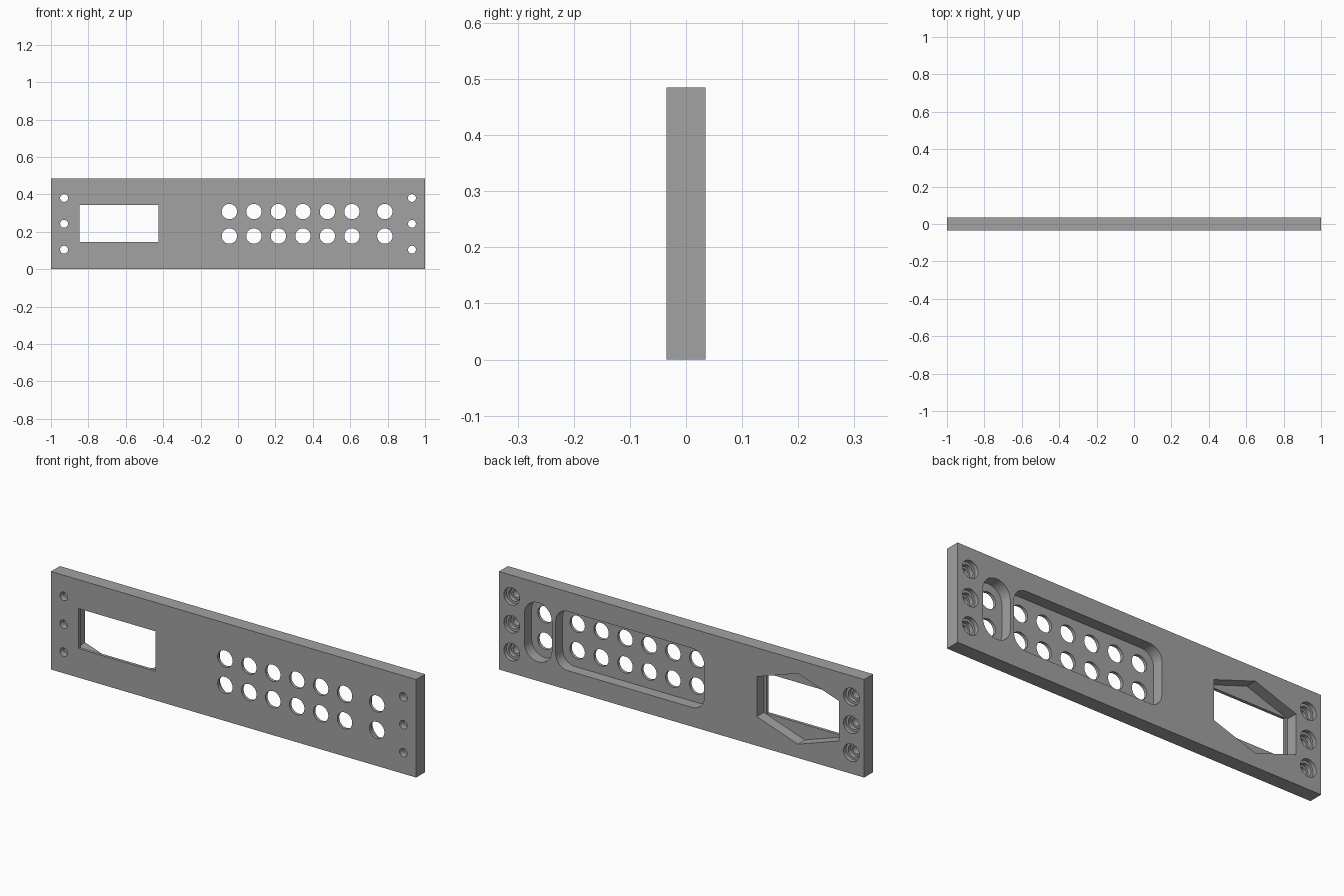
import bpy
import bmesh
from math import cos, sin, pi, radians

if "Cube" in bpy.data.objects:
    bpy.data.objects.remove(bpy.data.objects["Cube"], do_unlink=True)

HEIGHT, HALF_T = 0.485, 0.035
MID = HEIGHT / 2
FLOOR = -0.02        # depth at which the rear pockets stop
OUT = 0.1            # cutters reach past the panel faces


def box(x0, x1, z0, z1):
    return [(x0, z0), (x1, z0), (x1, z1), (x0, z1)]


def circle(x, z, r, n=32):
    return [(x + r * cos(2 * pi * i / n), z + r * sin(2 * pi * i / n)) for i in range(n)]


def rounded(x0, x1, z0, z1, r, n=8):
    pts = []
    corners = [(x1 - r, z1 - r), (x0 + r, z1 - r), (x0 + r, z0 + r), (x1 - r, z0 + r)]
    for q, (cx, cz) in enumerate(corners):
        for i in range(n + 1):
            a = (q + i / n) * pi / 2
            pts.append((cx + r * cos(a), cz + r * sin(a)))
    return pts


def prisms(name, parts):
    """One object from (outline, y start, y end) prisms."""
    bm = bmesh.new()
    for outline, y0, y1 in parts:
        a = [bm.verts.new((x, y0, z)) for x, z in outline]
        b = [bm.verts.new((x, y1, z)) for x, z in outline]
        bm.faces.new(a)
        bm.faces.new(b[::-1])
        for i in range(len(a)):
            j = (i + 1) % len(a)
            bm.faces.new((a[i], b[i], b[j], a[j]))
    bmesh.ops.recalc_face_normals(bm, faces=bm.faces)
    mesh = bpy.data.meshes.new(name)
    bm.to_mesh(mesh)
    bm.free()
    obj = bpy.data.objects.new(name, mesh)
    bpy.context.collection.objects.link(obj)
    return obj


def cut(target, name, parts):
    cutter = prisms(name, parts)
    cutter.hide_render = True
    mod = target.modifiers.new(name, "BOOLEAN")
    mod.operation = "DIFFERENCE"
    mod.solver = "EXACT"
    mod.object = cutter
    bpy.ops.object.modifier_apply(modifier=mod.name)
    bpy.data.objects.remove(cutter, do_unlink=True)


# Flat panel
panel = prisms("front_panel", [(box(-1, 1, 0, HEIGHT), -HALF_T, HALF_T)])
bpy.ops.object.select_all(action="DESELECT")
bpy.context.view_layer.objects.active = panel
panel.select_set(True)

grey = bpy.data.materials.new("grey")
grey.use_nodes = True
grey.diffuse_color = (0.36, 0.36, 0.36, 1)
grey.node_tree.nodes["Principled BSDF"].inputs["Base Color"].default_value = (0.36, 0.36, 0.36, 1)
panel.data.materials.append(grey)

# Rear pockets: button field, narrow slot, pointed recess behind the window
wx0, wx1, wz0, wz1 = -0.848, -0.426, 0.144, 0.342
wxm = (wx0 + wx1) / 2
recess = [(wx0 - 0.014, wz0), (wxm, 0.068), (wx1 + 0.014, wz0),
          (wx1 + 0.014, wz1), (wxm, 0.418), (wx0 - 0.014, wz1)]
cut(panel, "rear_pockets", [
    (rounded(-0.124, 0.689, 0.095, 0.388, 0.066), FLOOR, OUT),
    (rounded(0.71, 0.86, 0.095, 0.388, 0.074), FLOOR, OUT),
    (recess, FLOOR, OUT)])

# Stepped screw seats on the back
screws = [(x, MID + dz) for x in (-0.93, 0.93) for dz in (-0.138, 0, 0.138)]
cut(panel, "screw_seats", [(circle(x, z, 0.043), 0.015, OUT) for x, z in screws])
cut(panel, "screw_steps", [(circle(x, z, 0.031), -0.005, OUT) for x, z in screws])

# Through openings: window, button holes, screw holes
columns = [-0.046 + 0.131 * i for i in range(6)] + [0.785]
through = [(circle(x, z, 0.041), -OUT, OUT) for x in columns for z in (0.177, 0.308)]
through += [(circle(x, z, 0.021), -OUT, OUT) for x, z in screws]
through.append((box(wx0, wx1, wz0, wz1), -OUT, OUT))
cut(panel, "through_openings", through)

bpy.ops.object.shade_smooth_by_angle(angle=radians(30))
